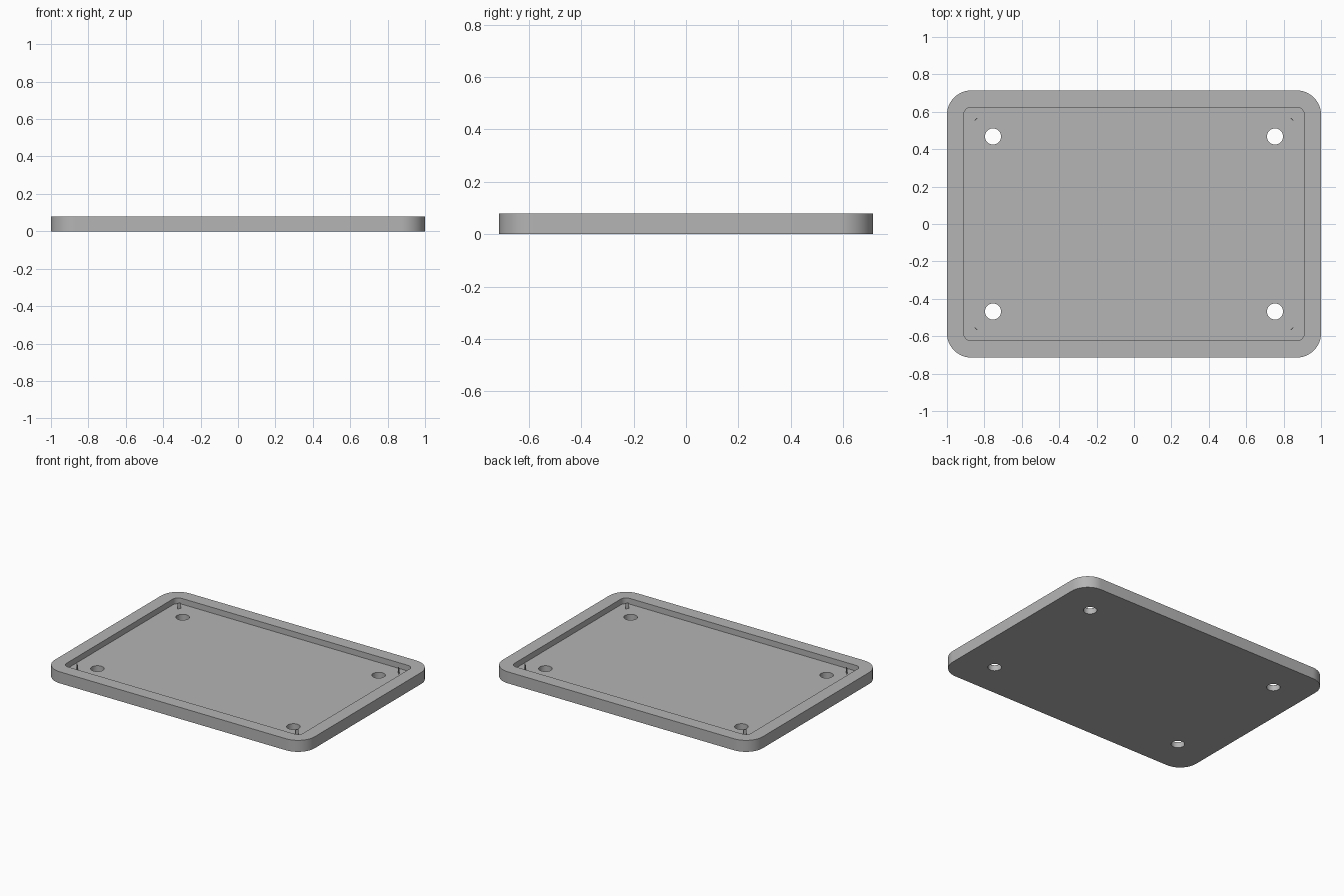
import bpy, bmesh, math
from mathutils import Matrix

cube = bpy.data.objects.get("Cube")
if cube:
    bpy.data.objects.remove(cube, do_unlink=True)

HEIGHT, FLOOR = 0.08, 0.04

grey = bpy.data.materials.new("plain grey")
grey.use_nodes = True
colour = (0.46, 0.46, 0.46, 1)
grey.diffuse_color = colour
grey.node_tree.nodes["Principled BSDF"].inputs["Base Color"].default_value = colour


def finish(name, bm):
    bmesh.ops.recalc_face_normals(bm, faces=bm.faces)
    mesh = bpy.data.meshes.new(name)
    bm.to_mesh(mesh)
    bm.free()
    mesh.materials.append(grey)
    obj = bpy.data.objects.new(name, mesh)
    bpy.context.collection.objects.link(obj)
    return obj


def rounded_slab(name, half_x, half_y, radius, bottom, top, steps=16):
    """Rectangle with rounded corners, extruded upward."""
    bm = bmesh.new()
    ring = []
    for i, (sx, sy) in enumerate([(1, 1), (-1, 1), (-1, -1), (1, -1)]):
        for k in range(steps + 1):
            a = (i + k / steps) * math.pi / 2
            ring.append(bm.verts.new((sx * (half_x - radius) + radius * math.cos(a),
                                      sy * (half_y - radius) + radius * math.sin(a), bottom)))
    face = bm.faces.new(ring)
    out = bmesh.ops.extrude_face_region(bm, geom=[face])
    verts = [v for v in out["geom"] if isinstance(v, bmesh.types.BMVert)]
    bmesh.ops.translate(bm, verts=verts, vec=(0, 0, top - bottom))
    return finish(name, bm)


def cut(target, cutter):
    mod = target.modifiers.new(cutter.name, 'BOOLEAN')
    mod.operation = 'DIFFERENCE'
    mod.solver = 'EXACT'
    mod.object = cutter
    bpy.context.view_layer.objects.active = target
    bpy.ops.object.modifier_apply(modifier=mod.name)
    bpy.data.objects.remove(cutter, do_unlink=True)


# Tray body with its raised rim
tray = rounded_slab("tray", 1.0, 0.714, 0.13, 0, HEIGHT)
cut(tray, rounded_slab("recess_cutter", 0.91, 0.624, 0.04, FLOOR, HEIGHT + 0.1))

# Four screw holes through the floor
bm = bmesh.new()
for sx in (-1, 1):
    for sy in (-1, 1):
        bmesh.ops.create_cone(bm, cap_ends=True, segments=48, radius1=0.043, radius2=0.043,
                              depth=0.4, matrix=Matrix.Translation((sx * 0.754, sy * 0.468, 0)))
cut(tray, finish("hole_cutter", bm))

bpy.ops.object.select_all(action='DESELECT')
tray.select_set(True)
bpy.context.view_layer.objects.active = tray
bpy.ops.object.shade_smooth_by_angle(angle=math.radians(30))

# Thin upright tabs set diagonally inside the corners
bm = bmesh.new()
for sx in (-1, 1):
    for sy in (-1, 1):
        place = (Matrix.Translation((sx * 0.845, sy * 0.56, (FLOOR + HEIGHT) / 2))
                 @ Matrix.Rotation(-sx * sy * math.pi / 4, 4, 'Z')
                 @ Matrix.Diagonal((0.02, 0.004, HEIGHT - FLOOR, 1)))
        bmesh.ops.create_cube(bm, size=1, matrix=place)
finish("corner_tabs", bm)
